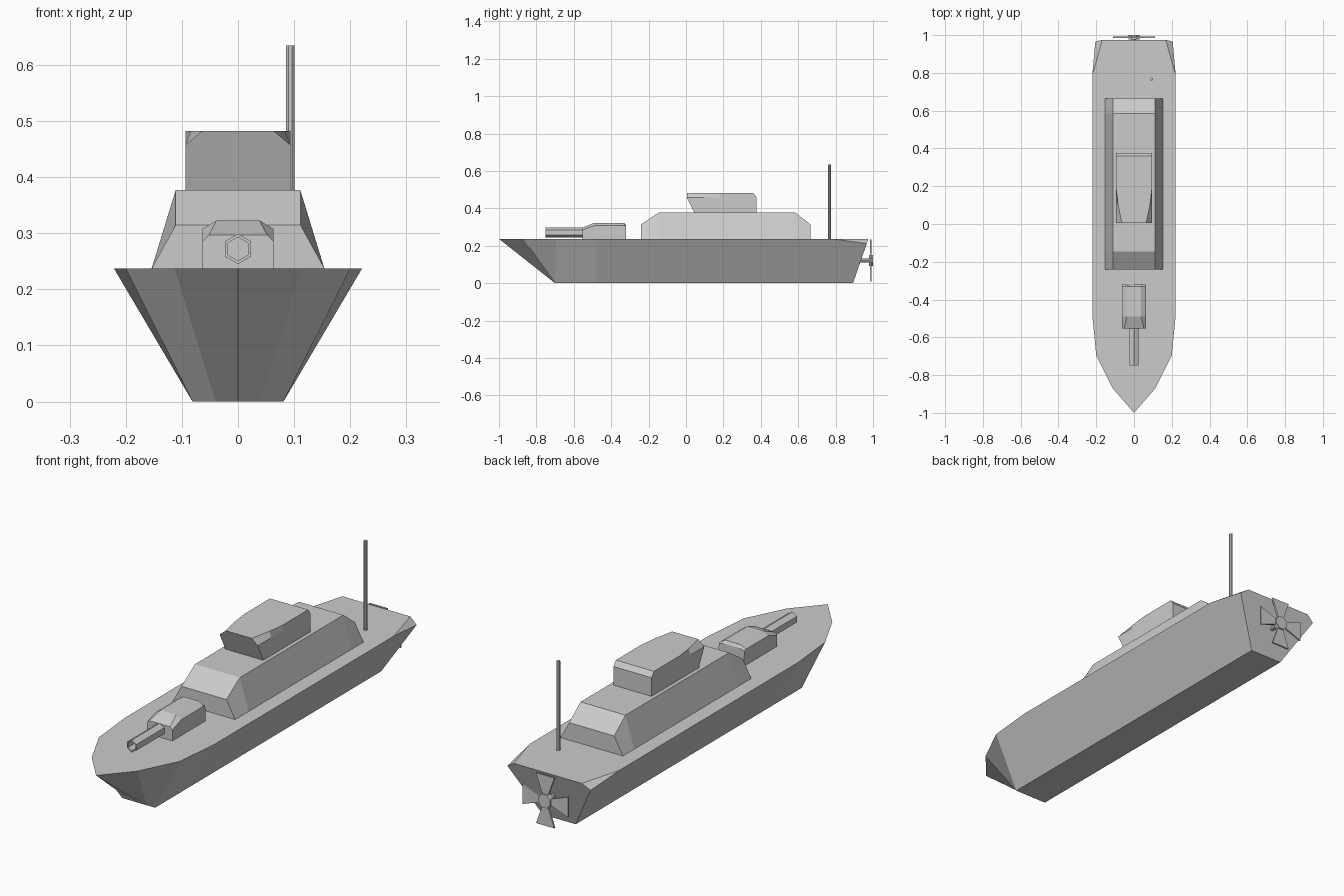
import bpy, bmesh, math
from mathutils import Vector, Matrix

if "Cube" in bpy.data.objects:
    bpy.data.objects.remove(bpy.data.objects["Cube"])

grey = bpy.data.materials.new("ship grey")
grey.diffuse_color = (0.6, 0.6, 0.6, 1)
grey.use_nodes = True
grey.node_tree.nodes["Principled BSDF"].inputs["Base Color"].default_value = grey.diffuse_color


def finish(bm, name):
    bmesh.ops.remove_doubles(bm, verts=bm.verts[:], dist=0.0001)
    bmesh.ops.recalc_face_normals(bm, faces=bm.faces[:])
    me = bpy.data.meshes.new(name)
    bm.to_mesh(me)
    bm.free()
    me.materials.append(grey)
    ob = bpy.data.objects.new(name, me)
    bpy.context.collection.objects.link(ob)
    return ob


def loft(name, stations):
    """Skin a symmetric body; each station lists right-side points from keel to top."""
    bm = bmesh.new()
    rings = []
    for pts in stations:
        right = [bm.verts.new(p) for p in pts]
        left = [bm.verts.new((-x, y, z)) for x, y, z in reversed(pts)]
        rings.append(right + left)
    for a, b in zip(rings, rings[1:]):
        n = len(a)
        for i in range(n):
            j = (i + 1) % n
            bm.faces.new((a[i], a[j], b[j], b[i]))
    bm.faces.new(rings[0])
    bm.faces.new(rings[-1])
    bmesh.ops.dissolve_degenerate(bm, dist=0.0001, edges=bm.edges[:])
    return finish(bm, name)


def rod(name, a, b, r, sides, spin=0.0):
    """Closed prism between two points."""
    a, b = Vector(a), Vector(b)
    d = b - a
    bm = bmesh.new()
    bmesh.ops.create_cone(bm, cap_ends=True, segments=sides, radius1=r, radius2=r, depth=d.length)
    m = Matrix.Translation((a + b) / 2) @ d.to_track_quat('Z', 'Y').to_matrix().to_4x4()
    bm.transform(m @ Matrix.Rotation(spin, 4, 'Z'))
    return finish(bm, name)


# hull: half widths of bottom and deck from bow to cut-off stern
D = 0.237
deck = [(0.0, -1.0), (0.113, -0.87), (0.2, -0.695), (0.221, -0.48), (0.221, 0.785)]
keel = [(0.0, -0.7), (0.04, -0.7), (0.081, -0.7), (0.081, -0.48), (0.081, 0.785)]
bm = bmesh.new()
top = [bm.verts.new((x, y, D)) for x, y in deck]
bot = [bm.verts.new((x, y, 0)) for x, y in keel]
top.append(bm.verts.new((0.168, 0.975, D)))
chine = bm.verts.new((0.205, 0.966, 0.212))
bot.append(bm.verts.new((0.081, 0.893, 0)))
top2 = [top[0]] + [bm.verts.new((-v.co.x, v.co.y, D)) for v in top[1:]]
bot2 = [bot[0]] + [bm.verts.new((-v.co.x, v.co.y, 0)) for v in bot[1:]]
chine2 = bm.verts.new((-0.205, 0.966, 0.212))
for t, b, c in ((top, bot, chine), (top2, bot2, chine2)):
    for i in range(4):
        bm.faces.new((t[i], t[i + 1], b[i + 1], b[i]))
    bm.faces.new((t[4], c, b[5], b[4]))
    bm.faces.new((t[4], t[5], c))
bm.faces.new(top + top2[:0:-1])
bm.faces.new(bot + bot2[:0:-1])
bm.faces.new((bot[5], chine, top[5], top2[5], chine2, bot2[5]))
finish(bm, "hull")

# cabin block with sloping sides and bevelled ends
loft("cabin", [[(0.154, y, D), (0.111, y, z)] for y, z in
               ((-0.24, 0.315), (-0.145, 0.377), (0.585, 0.377), (0.665, 0.315))])

# bridge with raked front and rounded-off roof corners
w, m = 0.094, 0.457
loft("bridge", [
    [(w, 0.045, 0.376), (w, 0.005, m), (0.064, 0.005, 0.482)],
    [(w, 0.1, 0.376), (w, 0.1, m), (0.084, 0.1, 0.482)],
    [(w, 0.18, 0.376), (w, 0.18, m), (w, 0.18, 0.482)],
    [(w, 0.36, 0.376), (w, 0.36, m), (w, 0.36, 0.482)],
    [(w, 0.377, 0.376), (w, 0.377, 0.44), (w, 0.377, 0.46)]])

# gun turret
loft("gun_turret", [
    [(0.063, -0.553, D), (0.063, -0.553, 0.286), (0.052, -0.553, 0.297)],
    [(0.063, -0.49, D), (0.063, -0.49, 0.308), (0.038, -0.49, 0.323)],
    [(0.063, -0.33, D), (0.063, -0.33, 0.308), (0.038, -0.33, 0.323)],
    [(0.063, -0.32, D), (0.063, -0.321, 0.305), (0.038, -0.322, 0.31)]])

# hollow six-sided gun barrel
bm = bmesh.new()
rings = []
for r, y in ((0.027, -0.55), (0.027, -0.75), (0.021, -0.75), (0.021, -0.56)):
    rings.append([bm.verts.new((r * math.sin(k * math.pi / 3), y,
                                0.272 + r * math.cos(k * math.pi / 3))) for k in range(6)])
for a, b in zip(rings, rings[1:]):
    for i in range(6):
        j = (i + 1) % 6
        bm.faces.new((a[i], a[j], b[j], b[i]))
bm.faces.new(rings[0])
bm.faces.new(rings[-1])
finish(bm, "gun_barrel")

# mast
rod("mast", (0.093, 0.767, D - 0.002), (0.093, 0.767, 0.635), 0.008, 8, math.pi / 8)

# propeller: shaft, hub and four flaring blades
cz = 0.122
rod("propeller_shaft", (0, 0.91, cz), (0, 0.985, cz), 0.011, 8)
rod("propeller_hub", (0, 0.978, cz), (0, 1.0, cz), 0.032, 8, math.pi / 8)
for k in range(4):
    bm = bmesh.new()
    f = bm.faces.new([bm.verts.new(p) for p in
                      ((-0.01, 0.985, 0.015), (0.01, 0.985, 0.015),
                       (0.045, 0.985, 0.112), (-0.045, 0.985, 0.112))])
    ext = bmesh.ops.extrude_face_region(bm, geom=[f])
    for v in ext["geom"]:
        if isinstance(v, bmesh.types.BMVert):
            v.co.y += 0.008
    if f.is_valid and len(f.link_loops if hasattr(f, "link_loops") else f.loops) and \
            all(len(e.link_faces) > 2 for e in f.edges):
        bm.faces.remove(f)
    bm.transform(Matrix.Translation((0, 0, cz)) @ Matrix.Rotation(k * math.pi / 2, 4, 'Y'))
    finish(bm, "propeller_blade_%d" % (k + 1))
